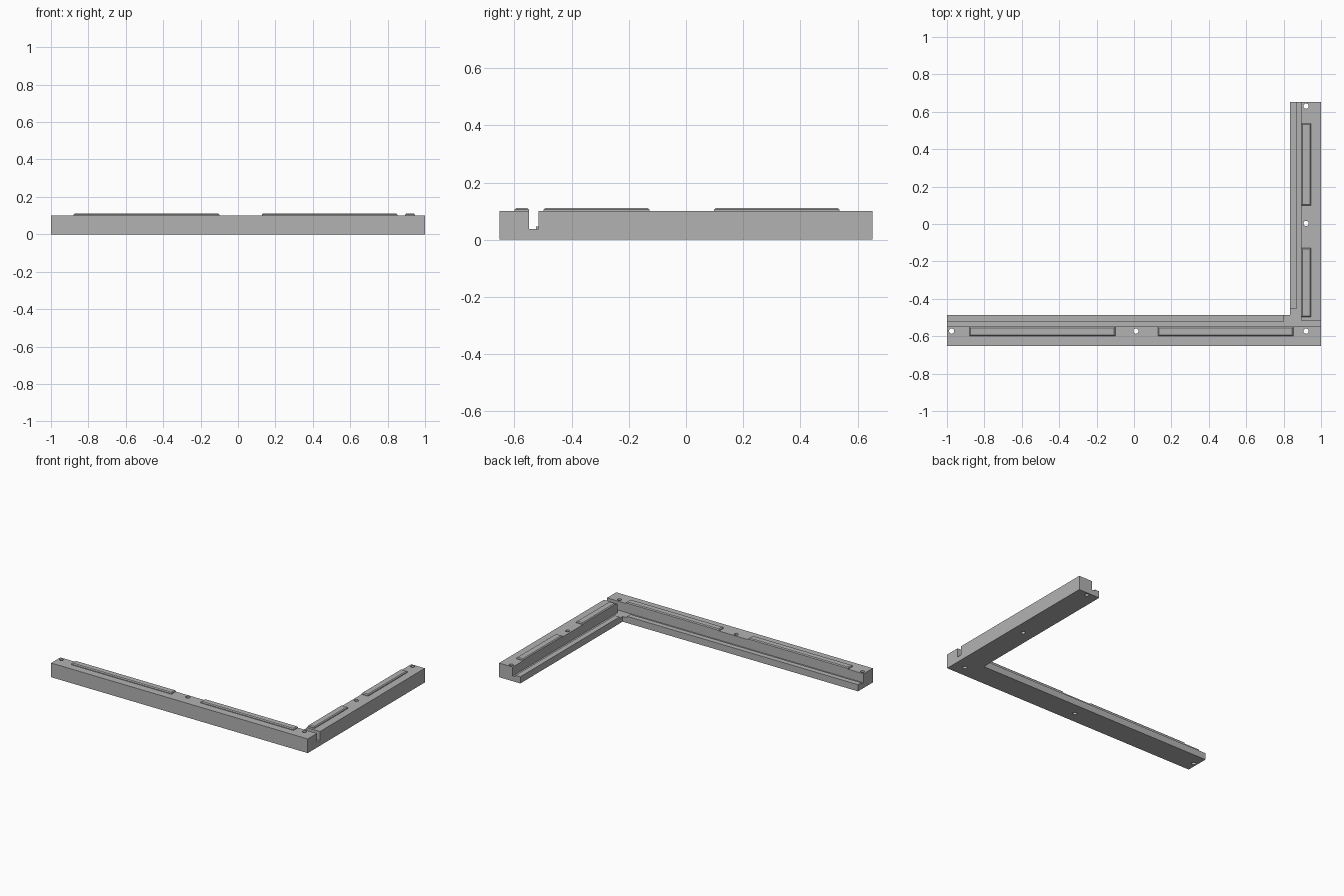
import bpy, bmesh
from mathutils import Matrix

cube = bpy.data.objects.get("Cube")
if cube:
    bpy.data.objects.remove(cube, do_unlink=True)

grey = bpy.data.materials.new("plain grey")
grey.use_nodes = True
tone = (0.45, 0.45, 0.45, 1)
grey.diffuse_color = tone
grey.node_tree.nodes["Principled BSDF"].inputs["Base Color"].default_value = tone

HEIGHT, LIP, GROOVE = 0.10, 0.047, 0.037
BACK = 0.652                      # half depth of the frame
WALL_Y, WALL_X = -0.549, 0.894    # inner faces of the tall walls
INNER_Y, INNER_X = -0.487, 0.835  # inner edges of the frame


def finish(name, bm):
    bmesh.ops.recalc_face_normals(bm, faces=bm.faces)
    mesh = bpy.data.meshes.new(name)
    bm.to_mesh(mesh)
    bm.free()
    mesh.materials.append(grey)
    obj = bpy.data.objects.new(name, mesh)
    bpy.context.collection.objects.link(obj)
    return obj


def prism(name, outline, low, high):
    bm = bmesh.new()
    face = bm.faces.new([bm.verts.new((x, y, low)) for x, y in outline])
    grown = bmesh.ops.extrude_face_region(bm, geom=[face])["geom"]
    top = [v for v in grown if isinstance(v, bmesh.types.BMVert)]
    bmesh.ops.translate(bm, verts=top, vec=(0, 0, high - low))
    return finish(name, bm)


def carve(body, cutter):
    mod = body.modifiers.new("carve", "BOOLEAN")
    mod.operation, mod.solver, mod.object = "DIFFERENCE", "EXACT", cutter
    bpy.context.view_layer.objects.active = body
    bpy.ops.object.modifier_apply(modifier=mod.name)
    bpy.data.objects.remove(cutter, do_unlink=True)


def tab(name, x0, x1, y0, y1):
    bm = bmesh.new()
    low, high = HEIGHT - 0.01, 0.111
    place = Matrix.Translation(((x0 + x1) / 2, (y0 + y1) / 2, (low + high) / 2))
    size = Matrix.Diagonal((x1 - x0, y1 - y0, high - low, 1))
    bmesh.ops.create_cube(bm, size=1, matrix=place @ size)
    rim = [e for e in bm.edges if all(v.co.z > HEIGHT for v in e.verts)]
    bmesh.ops.bevel(bm, geom=rim, offset=0.006, segments=1, affect="EDGES")
    return finish(name, bm)


# Corner frame: one L-shaped bar
frame = prism("corner_frame", [(-1, -BACK), (1, -BACK), (1, BACK), (INNER_X, BACK),
                               (INNER_X, INNER_Y), (-1, INNER_Y)], 0, HEIGHT)

# Ledge along the inside of both arms
carve(frame, prism("ledge_cutter", [(-2, WALL_Y), (WALL_X, WALL_Y), (WALL_X, 1), (0.8, 1),
                                    (0.8, -0.4), (-2, -0.4)], LIP, 1))

# Groove behind the lip, open at the inner corner
carve(frame, prism("groove_cutter", [(-2, WALL_Y), (WALL_X, WALL_Y), (WALL_X, 1), (0.872, 1),
                                     (0.872, -0.453), (0.8, -0.453), (0.8, -0.524),
                                     (-2, -0.524)], GROOVE, 1))

# Slot that carries the groove out through the side wall
carve(frame, prism("slot_cutter", [(0.85, WALL_Y), (2, WALL_Y), (2, -0.515), (0.85, -0.515)],
                   GROOVE, 1))

# Screw holes
bm = bmesh.new()
for x, y in [(-0.975, -0.573), (0.01, -0.573), (0.92, -0.573), (0.92, 0.003), (0.92, 0.63)]:
    bmesh.ops.create_cone(bm, cap_ends=True, segments=24, radius1=0.014, radius2=0.014,
                          depth=1, matrix=Matrix.Translation((x, y, 0)))
carve(frame, finish("hole_cutter", bm))

# Raised tabs along the wall tops
for i, (a, b) in enumerate([(-0.88, -0.10), (0.127, 0.852)], 1):
    tab(f"front_tab_{i}", a, b, -0.599, WALL_Y)
for i, (a, b) in enumerate([(-0.498, -0.128), (0.098, 0.537)], 1):
    tab(f"side_tab_{i}", WALL_X, 0.946, a, b)
